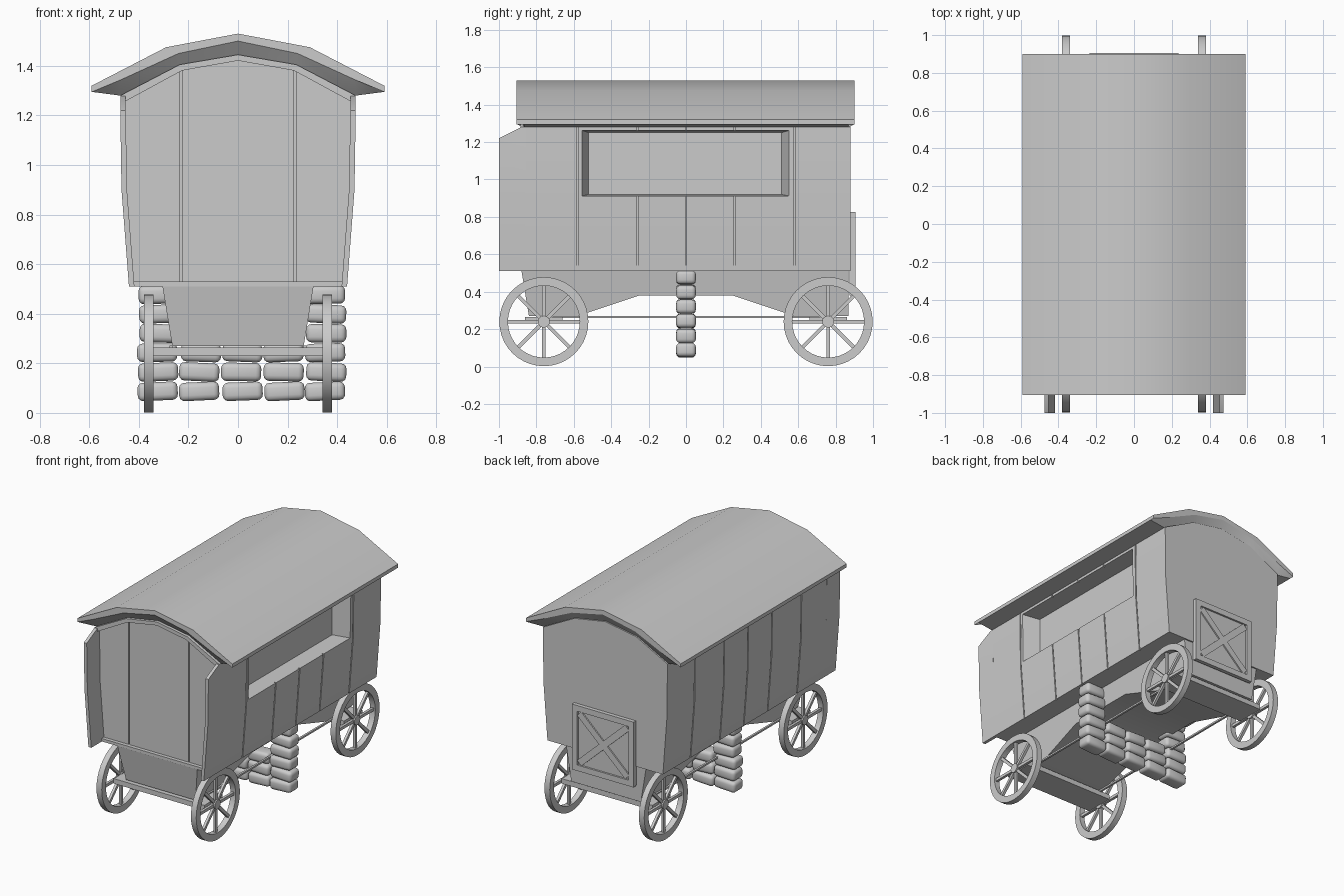
import bpy, bmesh, math, random
from mathutils import Matrix, Vector

random.seed(4)
cube = bpy.data.objects.get("Cube")
if cube:
    bpy.data.objects.remove(cube, do_unlink=True)

grey = bpy.data.materials.new("light_grey")
grey.use_nodes = True
grey.diffuse_color = (0.6, 0.6, 0.6, 1)
grey.node_tree.nodes["Principled BSDF"].inputs["Base Color"].default_value = (0.6, 0.6, 0.6, 1)


def finish(name, bm):
    """Turn a bmesh into a named object with sharp-edged smooth shading."""
    bmesh.ops.recalc_face_normals(bm, faces=bm.faces)
    mesh = bpy.data.meshes.new(name)
    bm.to_mesh(mesh)
    bm.free()
    mesh.materials.append(grey)
    obj = bpy.data.objects.new(name, mesh)
    bpy.context.collection.objects.link(obj)
    smooth(obj)
    return obj


def smooth(obj):
    for p in obj.data.polygons:
        p.use_smooth = True
    obj.data.set_sharp_from_angle(angle=math.radians(30))


def add_loft(bm, rings, closed=False):
    """Skin a list of equal rings; caps the ends unless closed."""
    rows = [[bm.verts.new(p) for p in ring] for ring in rings]
    n = len(rows[0])
    pairs = list(zip(rows, rows[1:])) + ([(rows[-1], rows[0])] if closed else [])
    for a, b in pairs:
        for i in range(n):
            j = (i + 1) % n
            bm.faces.new((a[i], a[j], b[j], b[i]))
    if not closed:
        bm.faces.new(rows[0])
        bm.faces.new(rows[-1])


def add_box(bm, center, size, rot=None):
    m = Matrix.Translation(center) @ (rot or Matrix()) @ Matrix.Diagonal((*size, 1))
    bmesh.ops.create_cube(bm, size=1, matrix=m)


def loft(name, rings, closed=False):
    bm = bmesh.new()
    add_loft(bm, rings, closed)
    return finish(name, bm)


def box(name, center, size):
    bm = bmesh.new()
    add_box(bm, center, size)
    return finish(name, bm)


def mirrored(half):
    """Complete an outline, listed from the right to the centre line."""
    return half + [(-x, z) for x, z in reversed(half) if x > 0]


def at_y(outline, y):
    return [(x, y, z) for x, z in outline]


# Wagon body with bowed walls and arched top
WALL = [(0.44, 0.51), (0.47, 0.9), (0.475, 1.28)]
ARCH = [(0.235, 1.405), (0, 1.445)]
shell = mirrored(WALL + ARCH)
body = loft("wagon_body", [at_y(shell, -0.86), at_y(shell, 0.88)])

# Cutters: tapered window recess, plank grooves
def rect_x(x, y0, y1, z0, z1):
    return [(x, y0, z0), (x, y1, z0), (x, y1, z1), (x, y0, z1)]

window = loft("window_cutter", [rect_x(0.36, -0.52, 0.51, 0.92, 1.25),
                                rect_x(0.50, -0.565, 0.56, 0.91, 1.265)])
bm = bmesh.new()
for side in (-1, 1):
    strip = [(side * (x + 0.03), z) for x, z in WALL]
    strip += [(side * (x - 0.01), z) for x, z in reversed(WALL)]
    strip[0] = strip[-1][0] + side * 0.04, 0.48
    strip[-1] = strip[-1][0], 0.48
    for y in (-0.58, -0.26, 0, 0.26, 0.58):
        add_loft(bm, [at_y(strip, y - 0.004), at_y(strip, y + 0.004)])
    add_box(bm, (side * 0.23, -0.86, 1.0), (0.008, 0.02, 1.2))
grooves = finish("groove_cutter", bm)

bpy.context.view_layer.objects.active = body
for cutter in (grooves, window):
    mod = body.modifiers.new("cut", "BOOLEAN")
    mod.operation, mod.solver, mod.object = "DIFFERENCE", "EXACT", cutter
    bpy.ops.object.modifier_apply(modifier=mod.name)
    bpy.data.objects.remove(cutter, do_unlink=True)
smooth(body)

# Front wings with sloped tops, arched rim and sill
for side, name in ((1, "left_wing"), (-1, "right_wing")):
    rings = []
    for x, z, y in ((0.44, 0.51, -1), (0.47, 0.9, -1), (0.475, 1.22, -1), (0.475, 1.28, -0.88)):
        a, b = side * x, side * (x - 0.022)
        rings.append([(a, y, z), (b, y, z), (b, -0.855, z), (a, -0.855, z)])
    loft(name, rings)

outer = mirrored([(0.475, 1.28)] + ARCH)
rim = outer + [(x * 0.96, z - 0.024) for x, z in reversed(outer)]
loft("front_rim", [at_y(rim, -0.885), at_y(rim, -0.855)])
box("front_sill", (0, -0.87, 0.52), (0.87, 0.03, 0.02))

# Arched roof whose underside tapers to a thin edge at each end
top = mirrored([(0.59, 1.32), (0.29, 1.475), (0, 1.53)])
thin = mirrored([(0.59, 1.295), (0.47, 1.345), (0.24, 1.45), (0, 1.5)])
deep = mirrored([(0.59, 1.295), (0.475, 1.28)] + ARCH)
loft("roof", [at_y(top + under[::-1], y) for under, y in
              ((thin, -0.905), (deep, -0.865), (deep, 0.87), (thin, 0.9))])

# Tapered chassis with a raised middle
outline = [(-0.88, 0.515), (-0.84, 0.27), (-0.58, 0.27), (-0.25, 0.38),
           (0.25, 0.38), (0.58, 0.27), (0.87, 0.27), (0.87, 0.515)]
loft("chassis", [[(s * (0.265 + (z - 0.27) * 0.165), y, z) for y, z in outline] for s in (-1, 1)])

# Running rods along the wagon
for s, name in ((1, "left_rod"), (-1, "right_rod")):
    box(name, (s * 0.27, 0, 0.265), (0.014, 1.5, 0.012))


# Spoked wheels and axles
def wheel(name, x, y):
    bm = bmesh.new()
    rings = []
    for i in range(40):
        a = math.tau * i / 40
        rings.append([(x + dx, y + r * math.cos(a), 0.24 + r * math.sin(a))
                      for r, dx in ((0.238, -0.02), (0.238, 0.02), (0.192, 0.02), (0.192, -0.02))])
    add_loft(bm, rings, closed=True)
    for i in range(4):
        add_box(bm, (x, y, 0.24), (0.018, 0.4, 0.02), Matrix.Rotation(i * math.pi / 4, 4, "X"))
    turn = Matrix.Translation((x, y, 0.24)) @ Matrix.Rotation(math.pi / 2, 4, "Y")
    bmesh.ops.create_cone(bm, cap_ends=True, segments=16, radius1=0.032, radius2=0.032,
                          depth=0.036, matrix=turn)
    finish(name, bm)


for y, end in ((-0.76, "front"), (0.76, "rear")):
    box(end + "_axle", (0, y, 0.247), (0.69, 0.2, 0.034))
    wheel(end + "_left_wheel", 0.36, y)
    wheel(end + "_right_wheel", -0.36, y)

# Rear hatch: panel, frame, crossed braces
bm = bmesh.new()
add_box(bm, (0, 0.883, 0.6), (0.47, 0.02, 0.44))
for s in (-1, 1):
    add_box(bm, (s * 0.215, 0.893, 0.6), (0.04, 0.026, 0.45))
    add_box(bm, (0, 0.893, 0.6 + s * 0.205), (0.39, 0.026, 0.04))
    add_box(bm, (0, 0.893, 0.6), (0.5, 0.018, 0.045), Matrix.Rotation(s * 0.75, 4, "Y"))
finish("rear_hatch", bm)

# Stacked sacks: tall outer columns, low middle ones
bm = bmesh.new()
for col in range(5):
    outside = col in (0, 4)
    for row in range(6 if outside else 3):
        x = 0.015 + (col - 2) * 0.168 + random.uniform(-0.006, 0.006)
        tilt = Matrix.Rotation(random.uniform(-0.06, 0.06), 4, "Y")
        add_box(bm, (x, 0, 0.087 + row * 0.078), (0.162, 0.105, 0.074), tilt)
bmesh.ops.bevel(bm, geom=bm.edges[:], offset=0.022, segments=3, profile=0.5, affect="EDGES")
sacks = finish("sack_stack", bm)
